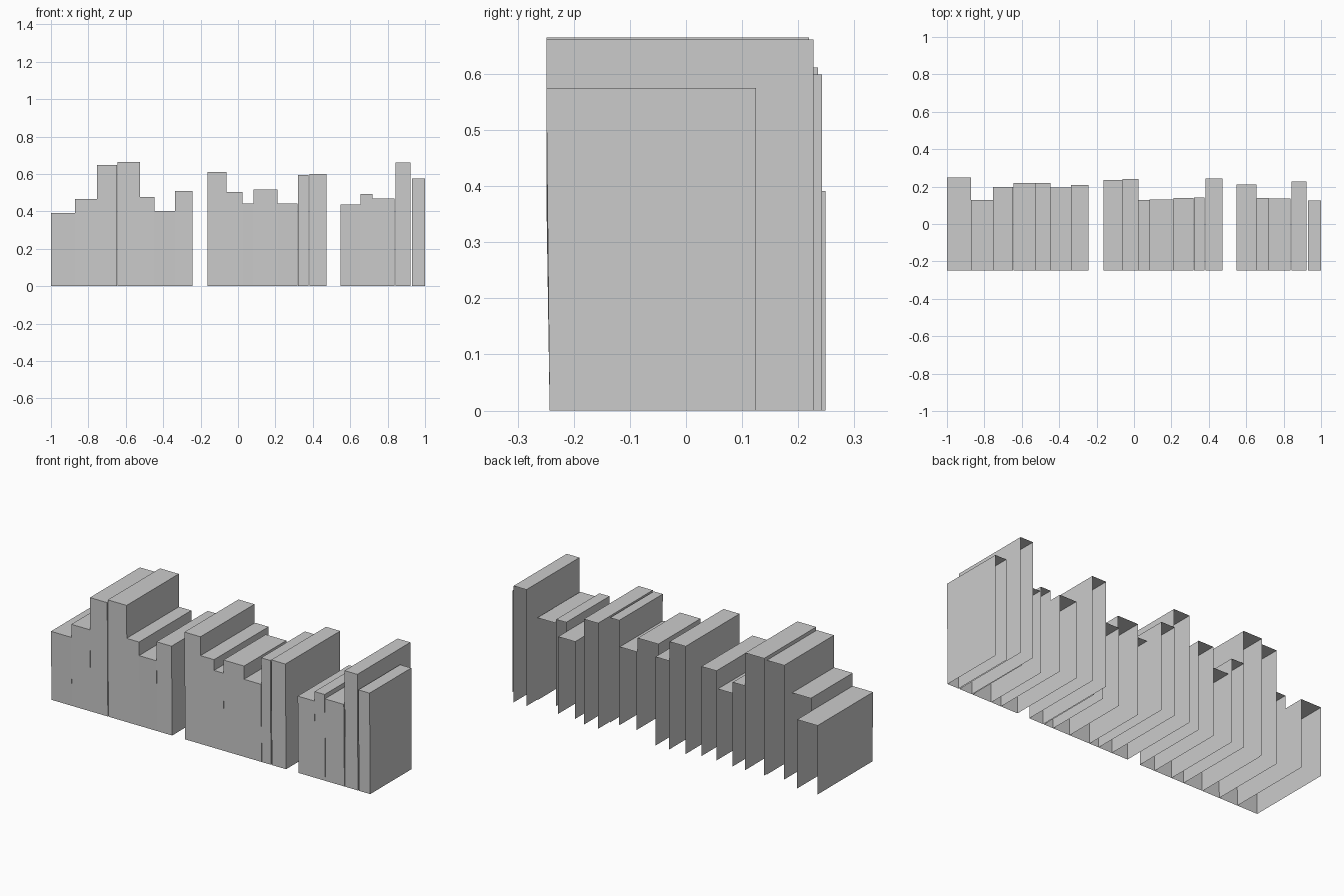
import bpy

# Each book: (left x, right x, height, back y)
BOOKS = [
    # left group
    (-1.00, -.872, .391, .249), (-.872, -.755, .465, .127), (-.755, -.647, .648, .199),
    (-.643, -.525, .665, .219), (-.525, -.447, .478, .220), (-.447, -.337, .401, .195),
    (-.337, -.243, .509, .209),
    # middle group
    (-.162, -.061, .611, .235), (-.061, .024, .504, .240), (.024, .083, .443, .129),
    (.083, .212, .518, .130), (.212, .318, .443, .139), (.320, .377, .594, .142),
    (.383, .472, .599, .242),
    # right group
    (.549, .655, .438, .210), (.655, .718, .492, .139), (.720, .838, .468, .135),
    (.843, .923, .661, .227), (.930, 1.00, .575, .125),
]
FRONT_BOTTOM, FRONT_TOP = -.243, -.249


def book(name, x0, x1, h, back):
    """Book shell: spine, top and two covers; open at back and bottom."""
    side = [(FRONT_BOTTOM, 0), (FRONT_TOP, h), (back, h), (back, 0)]
    verts = [(x, y, z) for x in (x0, x1) for y, z in side]
    faces = [
        (0, 4, 5, 1),  # spine
        (1, 5, 6, 2),  # top
        (0, 1, 2, 3),  # left cover
        (4, 7, 6, 5),  # right cover
    ]
    mesh = bpy.data.meshes.new(name)
    mesh.from_pydata(verts, [], faces)
    obj = bpy.data.objects.new(name, mesh)
    bpy.context.collection.objects.link(obj)


for i, spec in enumerate(BOOKS, 1):
    book(f"book_{i:02d}", *spec)
